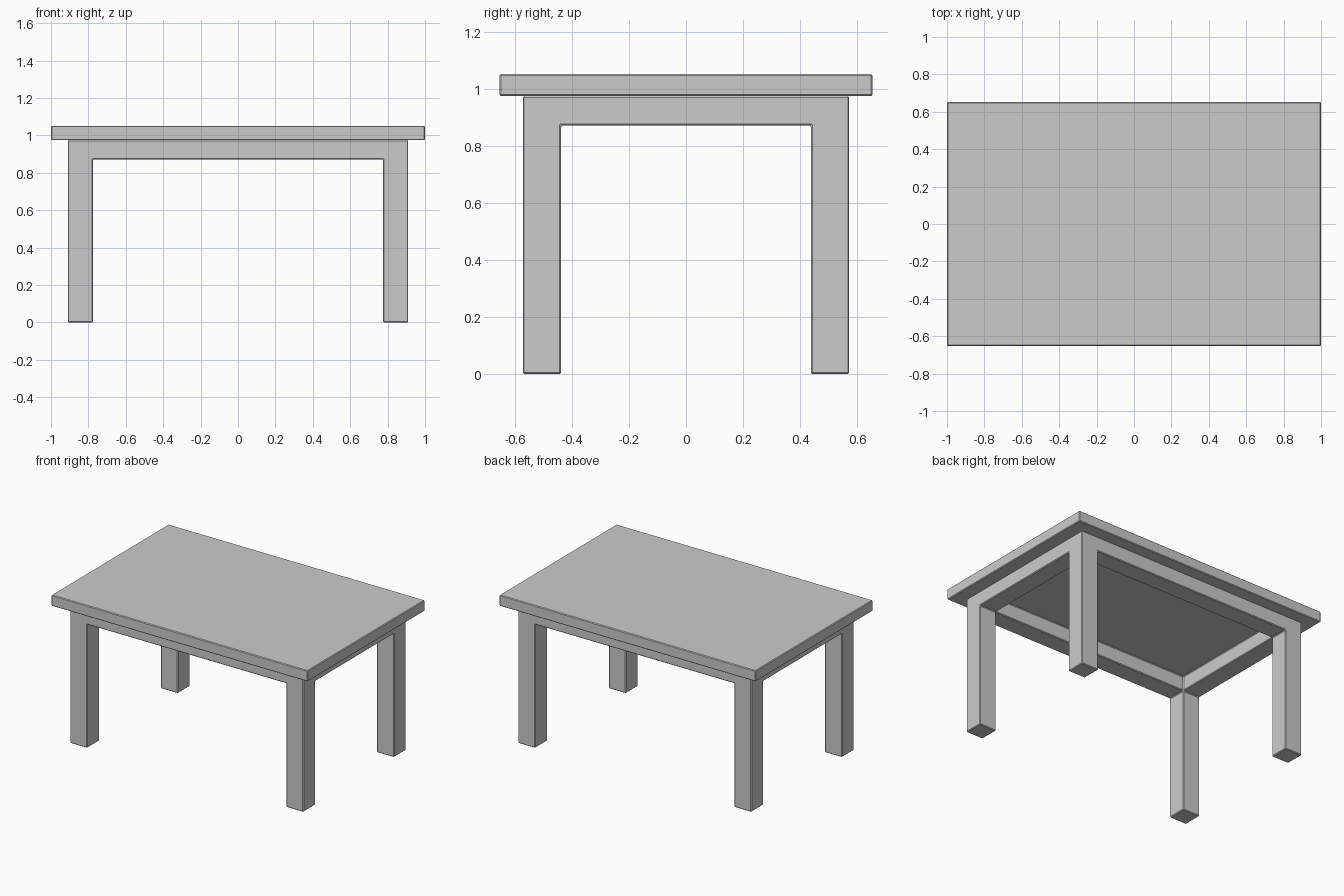
import bpy, bmesh

if "Cube" in bpy.data.objects:
    bpy.data.objects.remove(bpy.data.objects["Cube"])

TOP_X, TOP_Y, TOP_Z0, TOP_Z1 = 1.0, 0.653, 0.974, 1.051
OUT_X, OUT_Y, LEG = 0.91, 0.572, 0.134
APRON_Z = 0.871
BEVEL = 0.005


def finish(name, bm):
    bmesh.ops.recalc_face_normals(bm, faces=bm.faces)
    mesh = bpy.data.meshes.new(name)
    bm.to_mesh(mesh)
    bm.free()
    obj = bpy.data.objects.new(name, mesh)
    bpy.context.collection.objects.link(obj)
    mod = obj.modifiers.new("Soft edges", 'BEVEL')
    mod.width = BEVEL
    mod.segments = 1
    mod.limit_method = 'ANGLE'
    return obj


def extrude_down(bm, faces, z):
    new = bmesh.ops.extrude_face_region(bm, geom=faces)["geom"]
    bmesh.ops.delete(bm, geom=faces, context='FACES_ONLY')
    for v in (g for g in new if isinstance(g, bmesh.types.BMVert)):
        v.co.z = z
    return [g for g in new if isinstance(g, bmesh.types.BMFace)]


# Tabletop slab
bm = bmesh.new()
bmesh.ops.create_cube(bm, size=1)
for v in bm.verts:
    v.co.x *= 2 * TOP_X
    v.co.y *= 2 * TOP_Y
    v.co.z = TOP_Z1 if v.co.z > 0 else TOP_Z0
finish("tabletop", bm)

# Frame: a 3 x 3 plan without its centre, extruded into aprons, corners into legs
bm = bmesh.new()
xs = (-OUT_X, LEG - OUT_X, OUT_X - LEG, OUT_X)
ys = (-OUT_Y, LEG - OUT_Y, OUT_Y - LEG, OUT_Y)
grid = [[bm.verts.new((x, y, TOP_Z0)) for y in ys] for x in xs]
for i in range(3):
    for j in range(3):
        if (i, j) != (1, 1):
            bm.faces.new((grid[i][j], grid[i + 1][j],
                          grid[i + 1][j + 1], grid[i][j + 1]))
ring = extrude_down(bm, bm.faces[:], APRON_Z)

# Four legs pulled down from the corner faces
for face in ring:
    c = face.calc_center_median()
    if abs(c.x) > OUT_X - LEG and abs(c.y) > OUT_Y - LEG:
        extrude_down(bm, [face], 0)

# Close the frame top against the tabletop and merge coplanar faces
bmesh.ops.holes_fill(bm, edges=[e for e in bm.edges if e.is_boundary], sides=0)
bmesh.ops.recalc_face_normals(bm, faces=bm.faces)
bmesh.ops.dissolve_limit(bm, angle_limit=0.01, verts=bm.verts, edges=bm.edges)
finish("leg_frame", bm)
